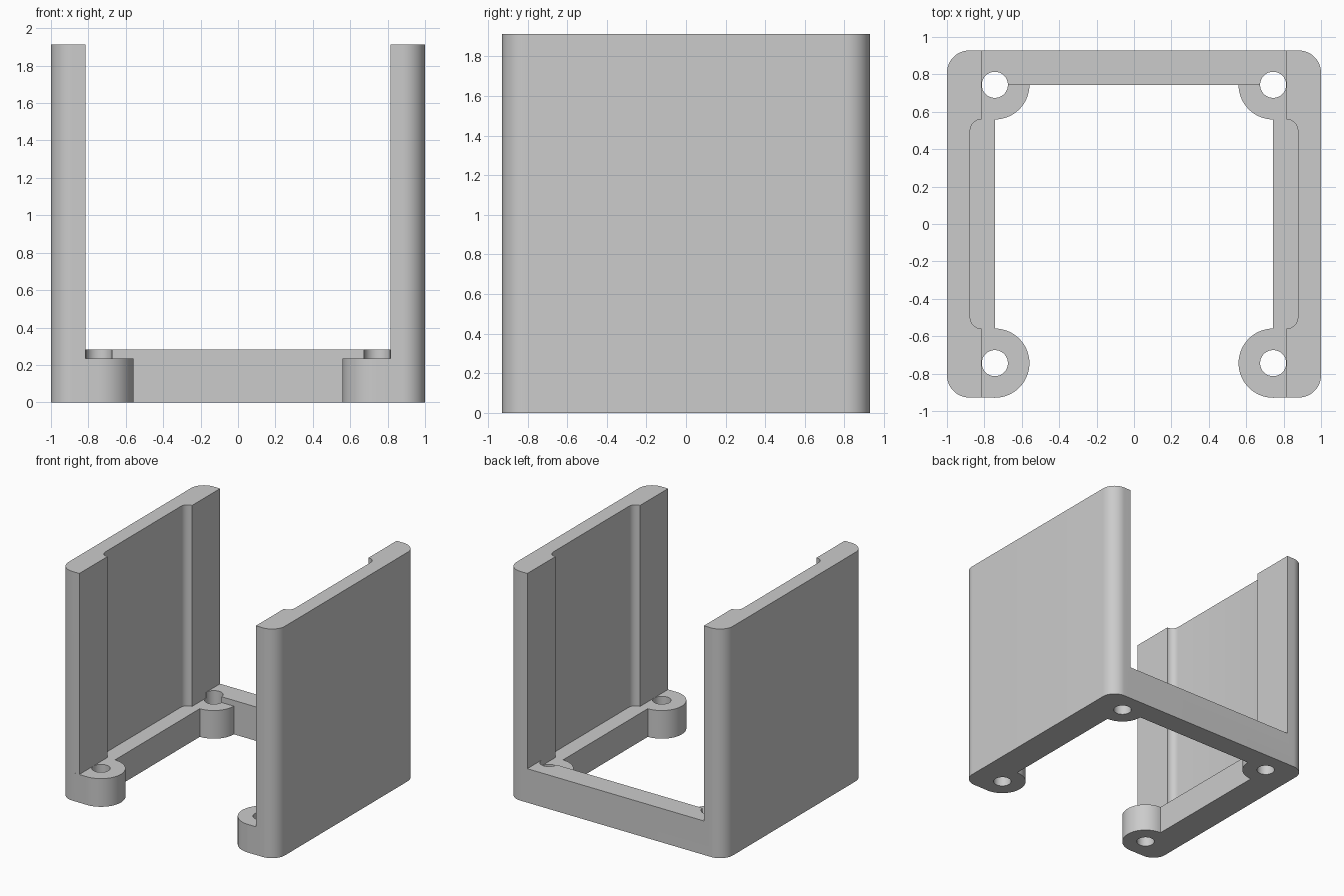
import bpy, bmesh
from math import cos, sin, radians

cube = bpy.data.objects.get("Cube")
if cube:
    bpy.data.objects.remove(cube, do_unlink=True)

# Main dimensions
DEPTH = 0.928        # half depth
HEIGHT = 1.912       # side walls
BASE_H = 0.235       # base frame and screw bosses
BAR_H = 0.283        # raised rear bar
WALL_IN = 0.815      # inner wall face
POCKET_X = 0.876     # bottom of the wall recess
PIN = 0.744          # screw hole centres
BOSS_R = 0.185
HOLE_R = 0.07
CORNER_R = 0.12
FILLET = 0.06

plastic = bpy.data.materials.new("light grey")
plastic.use_nodes = True
GREY = (0.6, 0.6, 0.6, 1)
plastic.diffuse_color = GREY
plastic.node_tree.nodes["Principled BSDF"].inputs["Base Color"].default_value = GREY


def arc(cx, cy, r, start, end, steps=16):
    angles = [radians(start + (end - start) * i / steps) for i in range(steps + 1)]
    return [(cx + r * cos(a), cy + r * sin(a)) for a in angles]


def mirror_x(points):
    return [(-x, y) for x, y in reversed(points)]


def prism(name, outline, z0, z1):
    bm = bmesh.new()
    face = bm.faces.new([bm.verts.new((x, y, z0)) for x, y in outline])
    top = bmesh.ops.extrude_face_region(bm, geom=[face])["geom"]
    bmesh.ops.translate(bm, vec=(0, 0, z1 - z0),
                        verts=[v for v in top if isinstance(v, bmesh.types.BMVert)])
    bmesh.ops.recalc_face_normals(bm, faces=bm.faces)
    mesh = bpy.data.meshes.new(name)
    bm.to_mesh(mesh)
    bm.free()
    mesh.materials.append(plastic)
    obj = bpy.data.objects.new(name, mesh)
    bpy.context.collection.objects.link(obj)
    return obj


def combine(target, other, operation):
    mod = target.modifiers.new("combine", "BOOLEAN")
    mod.operation, mod.solver, mod.object = operation, "EXACT", other
    bpy.context.view_layer.objects.active = target
    bpy.ops.object.modifier_apply(modifier=mod.name)
    bpy.data.objects.remove(other, do_unlink=True)


# Rounded outer corners shared by the base and the walls
outer = (arc(1 - CORNER_R, CORNER_R - DEPTH, CORNER_R, -90, 0)
         + arc(1 - CORNER_R, DEPTH - CORNER_R, CORNER_R, 0, 90))

# U-shaped base frame with round bosses at its corners
half = (arc(PIN, PIN, BOSS_R, 180, 270)
        + arc(PIN, -PIN, BOSS_R, 90, 270, 32)
        + outer)
bracket = prism("bracket", half + mirror_x(half), 0, BASE_H)

# Tall side walls, each with a shallow filleted recess inside
POCKET_Y = PIN - BOSS_R
wall = (outer + [(WALL_IN, DEPTH), (WALL_IN, POCKET_Y)]
        + arc(POCKET_X - FILLET, POCKET_Y - FILLET, FILLET, 90, 0, 8)
        + arc(POCKET_X - FILLET, FILLET - POCKET_Y, FILLET, 0, -90, 8)
        + [(WALL_IN, -POCKET_Y), (WALL_IN, -DEPTH)])
for outline in (wall, mirror_x(wall)):
    combine(bracket, prism("side_wall", outline, 0, HEIGHT), "UNION")

# Rear bar standing slightly above the bosses
bar_x = WALL_IN + 0.03
bar = [(-bar_x, PIN), (bar_x, PIN), (bar_x, DEPTH), (-bar_x, DEPTH)]
combine(bracket, prism("rear_bar", bar, 0, BAR_H), "UNION")

# Screw holes through the four bosses
for sx in (-1, 1):
    for sy in (-1, 1):
        circle = arc(sx * PIN, sy * PIN, HOLE_R, 0, 360, 32)[:-1]
        combine(bracket, prism("screw_hole", circle, -0.1, BAR_H + 0.1), "DIFFERENCE")

# Merge coplanar faces, then shade the rounded parts smooth
bm = bmesh.new()
bm.from_mesh(bracket.data)
bmesh.ops.remove_doubles(bm, verts=bm.verts, dist=0.0001)
bmesh.ops.dissolve_limit(bm, angle_limit=radians(0.5), verts=bm.verts, edges=bm.edges)
bm.to_mesh(bracket.data)
bm.free()
bpy.ops.object.select_all(action="DESELECT")
bracket.select_set(True)
bpy.context.view_layer.objects.active = bracket
bpy.ops.object.shade_smooth_by_angle(angle=radians(30))
